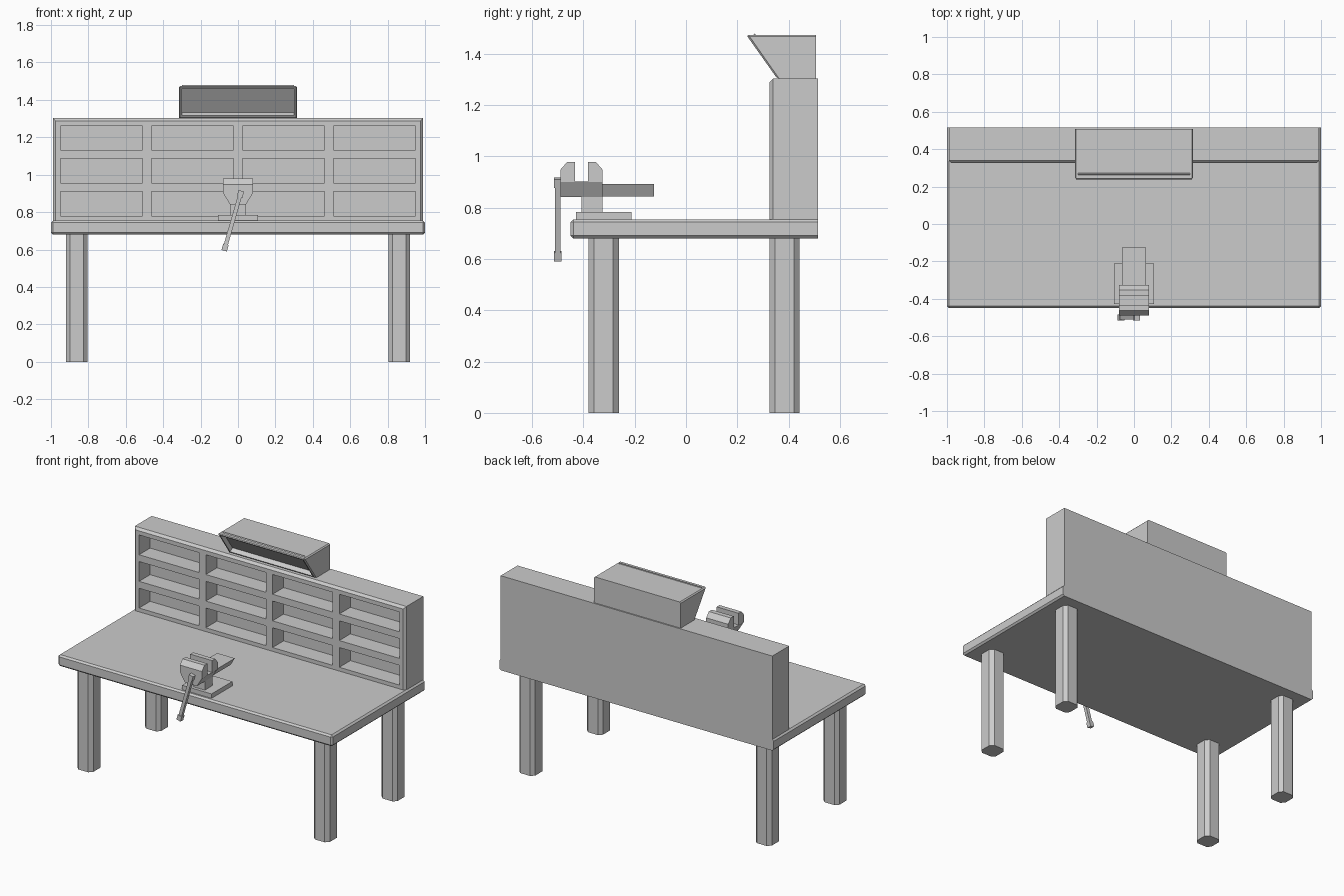
import bpy, bmesh
from math import radians
from mathutils import Matrix, Vector

if "Cube" in bpy.data.objects:
    bpy.data.objects.remove(bpy.data.objects["Cube"])


def finish(name, bm):
    bmesh.ops.recalc_face_normals(bm, faces=bm.faces)
    me = bpy.data.meshes.new(name)
    bm.to_mesh(me)
    bm.free()
    ob = bpy.data.objects.new(name, me)
    bpy.context.collection.objects.link(ob)
    return ob


def add_box(bm, x, y, z):
    """Box from (min, max) ranges."""
    m = Matrix.Translation([(a + b) / 2 for a, b in (x, y, z)])
    s = Matrix.Diagonal([b - a for a, b in (x, y, z)] + [1])
    bmesh.ops.create_cube(bm, size=1, matrix=m @ s)


def chamfer(bm, width, pick):
    """Flat bevel on edges whose two end points satisfy pick(a, b)."""
    edges = [e for e in bm.edges if pick(e.verts[0].co, e.verts[1].co)]
    bmesh.ops.bevel(bm, geom=edges, offset=width, segments=1, profile=0.5, affect='EDGES')


def box(name, x, y, z, width=0, pick=None):
    bm = bmesh.new()
    add_box(bm, x, y, z)
    if pick:
        chamfer(bm, width, pick)
    return finish(name, bm)


def prism(points, lo, hi, axis):
    """Extrude a 2D profile: (x, z) along y, or (y, z) along x."""
    bm = bmesh.new()
    to3 = (lambda p: (p[0], lo, p[1])) if axis == 'y' else (lambda p: (lo, p[0], p[1]))
    face = bm.faces.new([bm.verts.new(to3(p)) for p in points])
    new = bmesh.ops.extrude_face_region(bm, geom=[face])['geom']
    shift = Vector((0, hi - lo, 0)) if axis == 'y' else Vector((hi - lo, 0, 0))
    bmesh.ops.translate(bm, vec=shift, verts=[v for v in new if isinstance(v, bmesh.types.BMVert)])
    bmesh.ops.recalc_face_normals(bm, faces=bm.faces)
    return bm


BACK = 0.515

# Table top, chamfered everywhere except along the back
box("table_top", (-1, 1), (-0.45, BACK), (0.68, 0.755), 0.011,
    lambda a, b: not (a.y > 0.5 and b.y > 0.5))

# Legs with chamfered corners
for side, sx in (("left", -0.862), ("right", 0.862)):
    for place, y in (("front", -0.321), ("back", 0.384)):
        box(f"{place}_{side}_leg", (sx - 0.058, sx + 0.058), (y - 0.059, y + 0.059), (0, 0.685),
            0.022, lambda a, b: abs(a.z - b.z) > 0.1)

# Shelf unit with twelve cubby holes
shelf = box("shelf_unit", (-0.99, 0.99), (0.325, BACK), (0.75, 1.303), 0.015,
            lambda a, b: a.y < 0.4 and b.y < 0.4 and max(a.z, b.z) > 1)
bm = bmesh.new()
for cx in (-0.7295, -0.243, 0.243, 0.7295):
    for cz in (0.845, 1.021, 1.196):
        add_box(bm, (cx - 0.219, cx + 0.219), (0.2, 0.44), (cz - 0.065, cz + 0.065))
cutter = finish("cubby_cutter", bm)
cutter.hide_render = True
mod = shelf.modifiers.new("cubbies", 'BOOLEAN')
mod.operation, mod.solver, mod.object = 'DIFFERENCE', 'EXACT', cutter
deps = bpy.context.evaluated_depsgraph_get()
cut_mesh = bpy.data.meshes.new_from_object(shelf.evaluated_get(deps))
shelf.modifiers.clear()
shelf.data = cut_mesh
bpy.data.objects.remove(cutter)

# Lamp hood with slanted, recessed front
bm = prism([(0.356, 1.303), (0.235, 1.474), (0.507, 1.474), (0.507, 1.303)], -0.316, 0.316, 'x')
chamfer(bm, 0.007, lambda a, b: max(a.y, b.y) < 0.4 or
        (min(a.z, b.z) > 1.4 and abs(a.y - b.y) > 0.1))
bm.normal_update()
front = max((f for f in bm.faces if f.normal.y < -0.7 and f.normal.z < -0.3),
            key=lambda f: f.calc_area())
bmesh.ops.inset_region(bm, faces=[front], thickness=0.012, depth=0)
front.normal_update()
n = front.normal.copy()
hole = bmesh.ops.extrude_discrete_faces(bm, faces=[front])['faces'][0]
bmesh.ops.translate(bm, vec=-n * 0.03, verts=hole.verts)
finish("lamp_hood", bm)

# Vise base and neck
box("vise_base", (-0.107, 0.107), (-0.428, -0.212), (0.75, 0.784))
box("vise_neck", (-0.043, 0.043), (-0.407, -0.325), (0.78, 0.85))

# Vise body and slide bar, both narrowing downward
finish("vise_body", prism([(-0.08, 0.902), (0.08, 0.902), (0.043, 0.842), (-0.043, 0.842)],
                          -0.49, -0.325, 'y'))
finish("vise_slide", prism([(-0.064, 0.892), (0.064, 0.892), (0.036, 0.843), (-0.036, 0.843)],
                           -0.4, -0.125, 'y'))

# Jaws with chamfered outer top edges
finish("front_jaw", prism([(-0.433, 0.9), (-0.433, 0.979), (-0.463, 0.979), (-0.49, 0.948),
                           (-0.49, 0.9)], -0.08, 0.08, 'x'))
finish("rear_jaw", prism([(-0.383, 0.9), (-0.383, 0.979), (-0.352, 0.979), (-0.325, 0.948),
                          (-0.325, 0.9)], -0.08, 0.08, 'x'))

# Tilted handle: rod with a knob at each end
bm = bmesh.new()
add_box(bm, (-0.011, 0.011), (-0.011, 0.011), (-0.15, 0.15))
for s in (-1, 1):
    z = sorted((s * 0.132, s * 0.1665))
    add_box(bm, (-0.015, 0.015), (-0.015, 0.015), z)
bm.transform(Matrix.Translation((-0.028, -0.5, 0.754)) @ Matrix.Rotation(radians(16), 4, 'Y'))
finish("vise_handle", bm)
